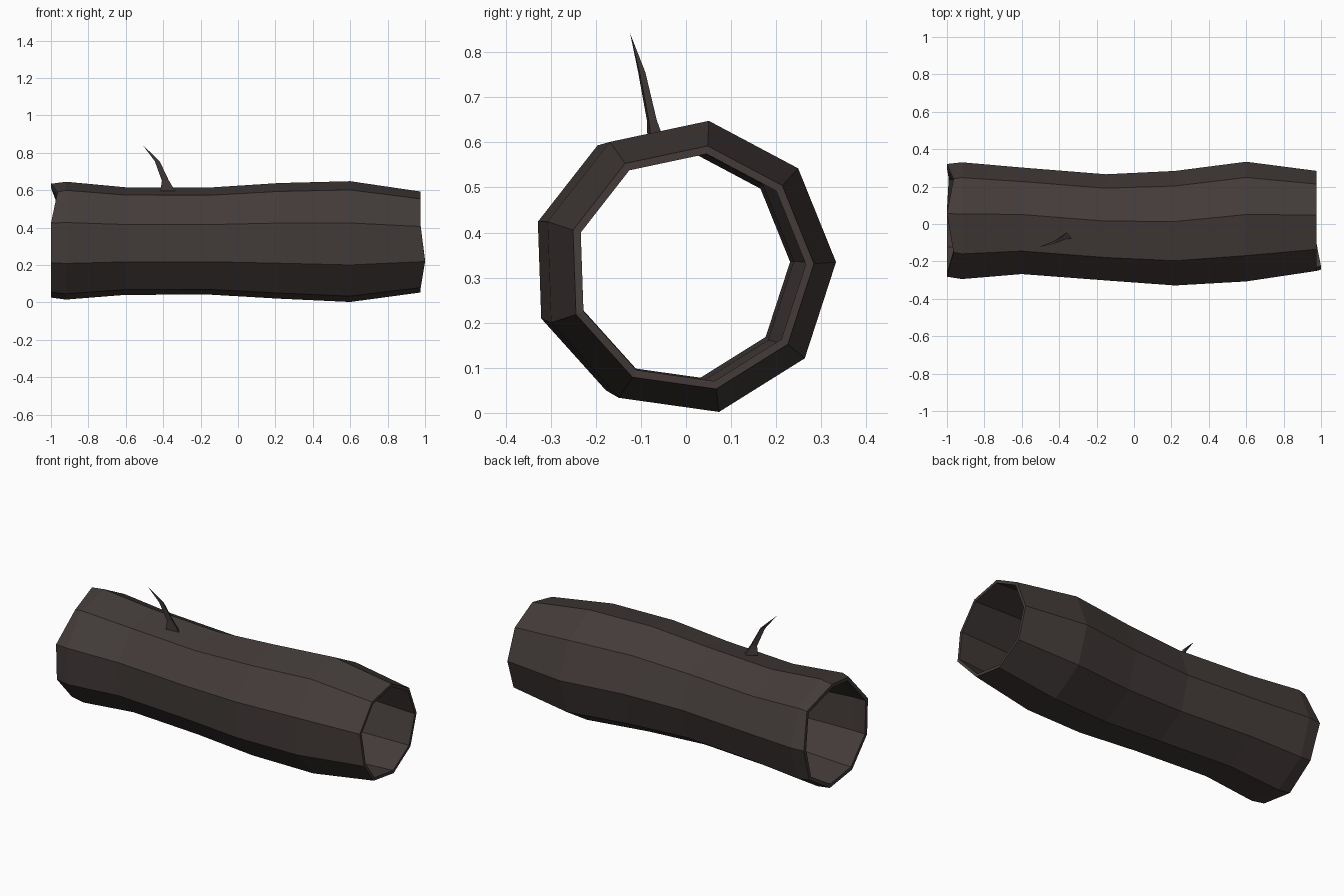
import bpy, bmesh, math
from mathutils import Vector

if "Cube" in bpy.data.objects:
    bpy.data.objects.remove(bpy.data.objects["Cube"])

bark = bpy.data.materials.new("dark bark brown")
bark.diffuse_color = (0.056, 0.044, 0.041, 1)
bark.use_nodes = True
bark.node_tree.nodes["Principled BSDF"].inputs["Base Color"].default_value = bark.diffuse_color


def finish(name, bm):
    bmesh.ops.recalc_face_normals(bm, faces=bm.faces)
    me = bpy.data.meshes.new(name)
    bm.to_mesh(me)
    bm.free()
    me.materials.append(bark)
    ob = bpy.data.objects.new(name, me)
    bpy.context.collection.objects.link(ob)
    return ob


def bridge(bm, a, b):
    n = len(a)
    for i in range(n):
        j = (i + 1) % n
        bm.faces.new((a[i], a[j], b[j], b[i]))


# Hollow log: rings of (x, centre y, centre z, outer radius, wall thickness)
SIDES = 9
RINGS = [(-1.0, .012, .328, .309, .022), (-.92, .01, .328, .32, .035),
         (-.6, .01, .326, .292, .034), (-.15, -.025, .326, .291, .035),
         (.22, -.03, .327, .314, .045), (.6, .005, .323, .328, .05),
         (.977, .01, .321, .274, .018)]
# Uneven broken rims: vertex index -> shift along x
LEFT_RIM = {1: .035, 3: .035, 8: .01}
RIGHT_RIM = {5: .023}

bm = bmesh.new()


def ring(k, inner):
    x, cy, cz, r, t = RINGS[k]
    if inner:
        r -= t
    rim = LEFT_RIM if k == 0 else RIGHT_RIM if k == len(RINGS) - 1 else {}
    out = []
    for i in range(SIDES):
        a = math.radians(2 + 360 / SIDES * i)
        out.append(bm.verts.new((x + rim.get(i, 0), cy + r * math.cos(a), cz + r * math.sin(a))))
    return out


count = len(RINGS)
loops = [ring(k, False) for k in range(count)]
loops += [ring(k, True) for k in reversed(range(count))]
for k in range(len(loops)):
    bridge(bm, loops[k], loops[(k + 1) % len(loops)])
finish("hollow_log", bm)

# Twig: tapered three-sided branch, stations of (centre, half width x, half width y)
bm = bmesh.new()
STATIONS = [((-.375, -.065, .595), .04, .02), ((-.388, -.076, .65), .019, .011),
            ((-.432, -.098, .755), .013, .008)]
prev = None
for c, wx, wy in STATIONS:
    cur = [bm.verts.new(Vector(c) + Vector((dx * wx, dy * wy, 0)))
           for dx, dy in ((-1, -1), (1, -.6), (.4, 1))]
    if prev:
        bridge(bm, prev, cur)
    else:
        bm.faces.new(cur)
    prev = cur
tip = bm.verts.new((-.51, -.124, .842))
for i in range(3):
    bm.faces.new((prev[i], prev[(i + 1) % 3], tip))
finish("twig", bm)
